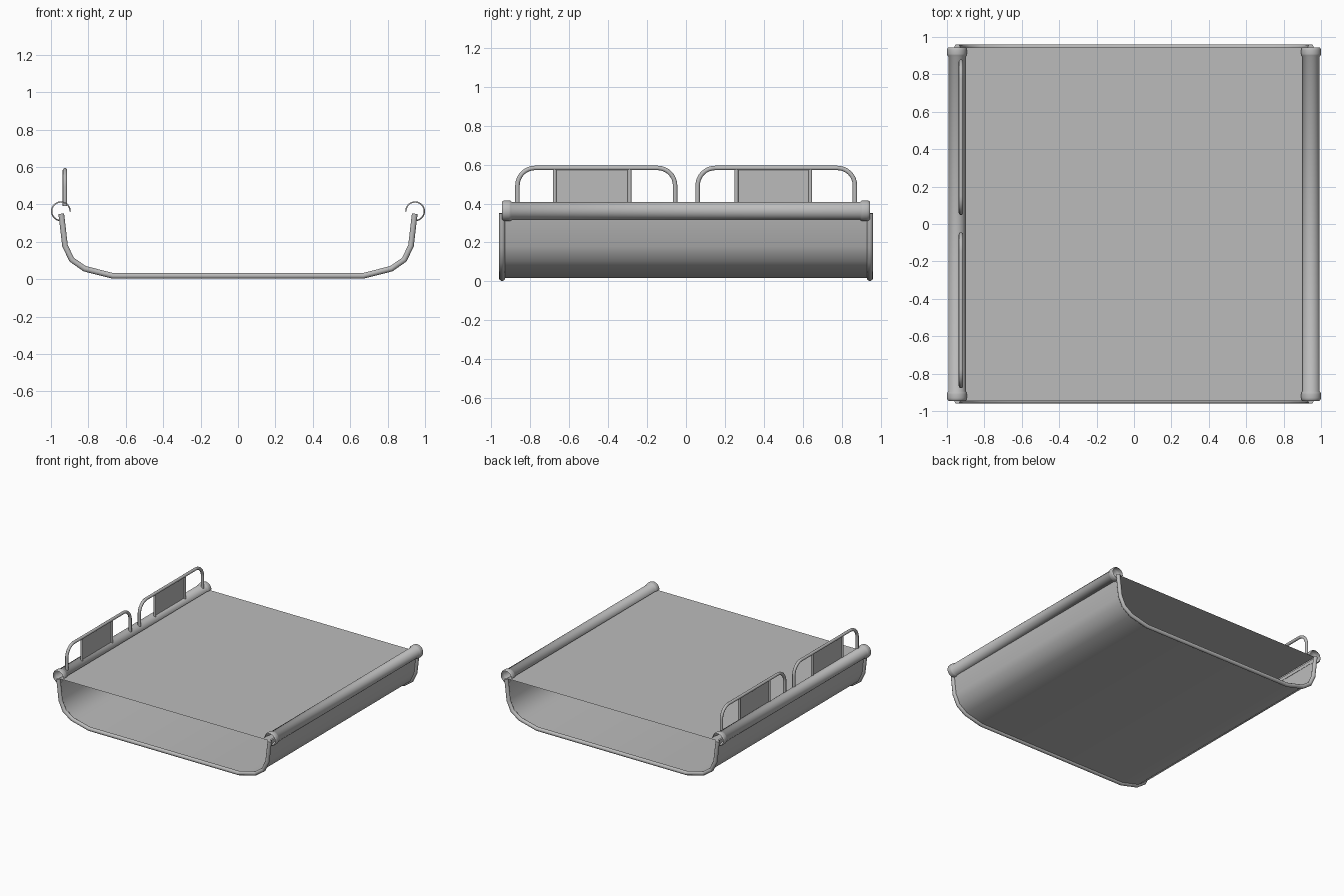
import bpy, math
from math import sin, cos, radians

cube = bpy.data.objects.get("Cube")
if cube:
    bpy.data.objects.remove(cube)

grey = bpy.data.materials.new("mid grey")
grey.use_nodes = True
grey.diffuse_color = (0.5, 0.5, 0.5, 1)
grey.node_tree.nodes["Principled BSDF"].inputs["Base Color"].default_value = (0.5, 0.5, 0.5, 1)


def finish(obj, angle=50):
    bpy.ops.object.select_all(action="DESELECT")
    obj.select_set(True)
    bpy.context.view_layer.objects.active = obj
    if obj.type == "CURVE":
        bpy.ops.object.convert(target="MESH")
        obj = bpy.context.view_layer.objects.active
    bpy.ops.object.shade_smooth_by_angle(angle=radians(angle))
    return obj


def grid_surface(name, rows):
    """Skin a surface across equally long rows of points."""
    n = len(rows[0])
    verts = [p for row in rows for p in row]
    faces = [(i * n + j, i * n + j + 1, (i + 1) * n + j + 1, (i + 1) * n + j)
             for i in range(len(rows) - 1) for j in range(n - 1)]
    mesh = bpy.data.meshes.new(name)
    mesh.from_pydata(verts, [], faces)
    mesh.materials.append(grey)
    obj = bpy.data.objects.new(name, mesh)
    bpy.context.collection.objects.link(obj)
    return finish(obj)


def tube(name, points, radius):
    """Round bar following a path."""
    curve = bpy.data.curves.new(name, "CURVE")
    curve.dimensions = "3D"
    curve.bevel_depth = radius
    curve.bevel_resolution = 3
    curve.use_fill_caps = True
    spline = curve.splines.new("POLY")
    spline.points.add(len(points) - 1)
    for sp, p in zip(spline.points, points):
        sp.co = (*p, 1)
    curve.materials.append(grey)
    obj = bpy.data.objects.new(name, curve)
    bpy.context.collection.objects.link(obj)
    return finish(obj)


# Curved tray shell, open at front and back
half = [(0.945, 0.35), (0.925, 0.18), (0.89, 0.105), (0.82, 0.056), (0.67, 0.018)]
profile = [(-x, z) for x, z in half] + half[::-1]
END = 0.945
grid_surface("tray_shell", [[(x, y, z) for x, z in profile] for y in (END, -END)])

# Flat sheet stretched between the side rails
grid_surface("top_sheet", [[(-0.94, y, 0.352), (0.94, y, 0.352)] for y in (-END, END)])

# Rounded rims along the open ends of the tray
for label, y in (("front", -END), ("back", END)):
    tube(label + "_rim", [(x, y, z) for x, z in profile], 0.016)

# Slotted hollow side rails with bulged end collars
collar = [(0.945, 0.046), (0.94, 0.051), (0.93, 0.053), (0.91, 0.053), (0.9, 0.051), (0.895, 0.046)]
rail_profile = [(-y, r) for y, r in collar] + collar[::-1]
for label, side in (("left", 1), ("right", -1)):
    rows = []
    for i in range(25):
        a = radians(-100 + 280 * i / 24)
        rows.append([(side * (0.947 + r * cos(a)), side * y, 0.363 + r * sin(a))
                     for y, r in rail_profile])
    grid_surface(label + "_side_rail", rows)

# Two guard hoops with a thin panel held between posts
GX, TOP, BASE, BEND = -0.925, 0.583, 0.39, 0.09
for label, y0, y1, p0, p1 in (("front", -0.866, -0.056, -0.674, -0.29),
                              ("back", 0.06, 0.868, 0.259, 0.639)):
    path = [(GX, y0, BASE)]
    for cy, start in ((y0 + BEND, 180), (y1 - BEND, 90)):
        for i in range(9):
            a = radians(start - 90 * i / 8)
            path.append((GX, cy + BEND * cos(a), TOP - BEND + BEND * sin(a)))
    path.append((GX, y1, BASE))
    tube(label + "_guard_hoop", path, 0.012)
    for n, y in enumerate((p0, p1)):
        tube(f"{label}_guard_post_{n + 1}", [(GX, y, BASE), (GX, y, TOP)], 0.01)
    grid_surface(label + "_guard_panel",
                 [[(GX, y, BASE), (GX, y, TOP - 0.01)] for y in (p0, p1)])
